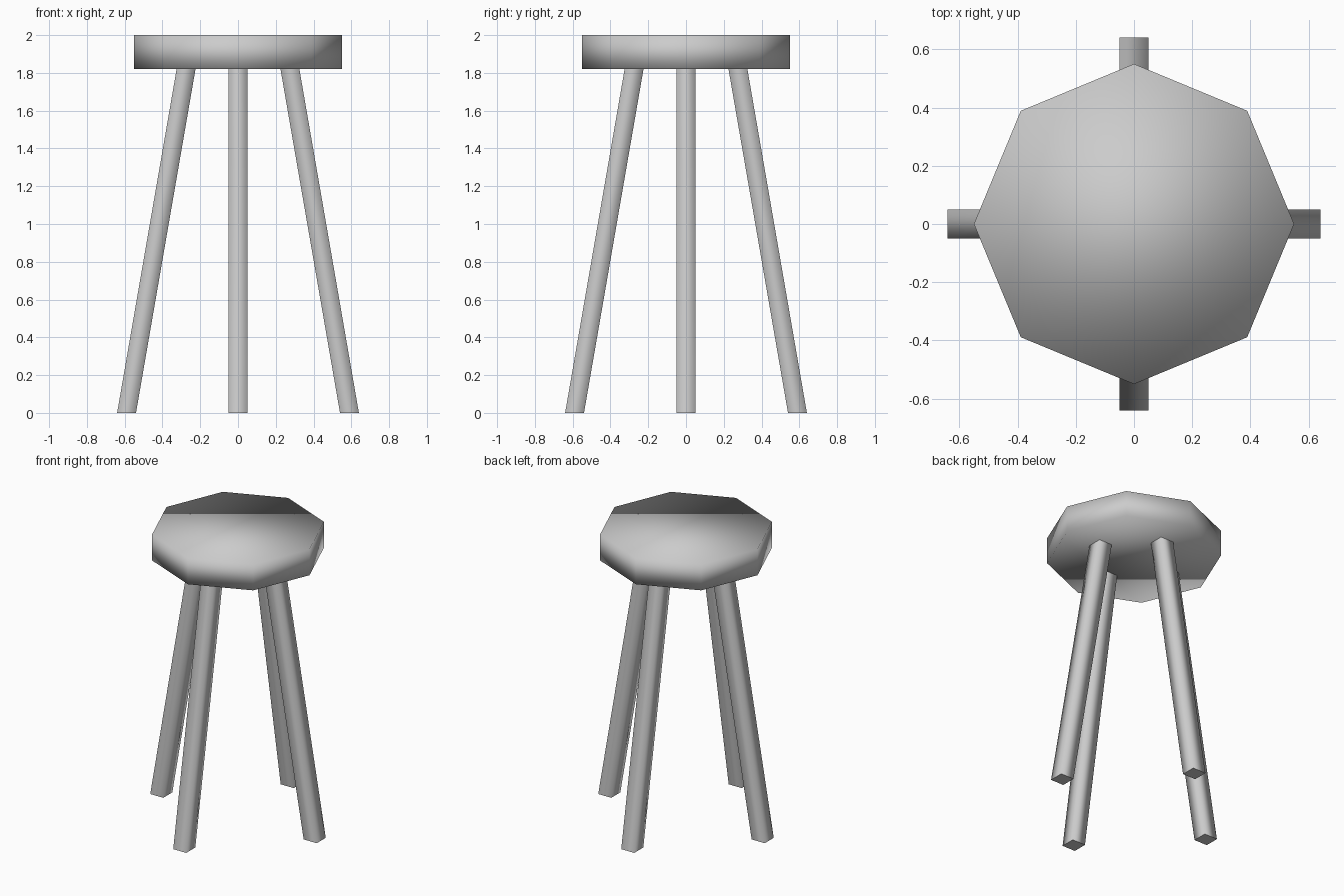
import bpy
import bmesh
import math

cube = bpy.data.objects.get("Cube")
if cube:
    bpy.data.objects.remove(cube, do_unlink=True)

SEAT_RADIUS, SEAT_BOTTOM, HEIGHT = 0.55, 1.82, 2.0
LEG_WIDTH, FOOT_OFFSET, TOP_OFFSET = 0.1, 0.59, 0.275

grey = bpy.data.materials.new("light grey")
grey.use_nodes = True
grey.diffuse_color = (0.6, 0.6, 0.6, 1)
grey.node_tree.nodes["Principled BSDF"].inputs["Base Color"].default_value = (0.6, 0.6, 0.6, 1)


def finish(name, bm):
    bmesh.ops.recalc_face_normals(bm, faces=bm.faces)
    for face in bm.faces:
        face.smooth = True
    mesh = bpy.data.meshes.new(name)
    bm.to_mesh(mesh)
    bm.free()
    mesh.materials.append(grey)
    obj = bpy.data.objects.new(name, mesh)
    bpy.context.collection.objects.link(obj)
    return obj


# Seat: soft-shaded octagonal slab with corners on the axes
bm = bmesh.new()
bmesh.ops.create_cone(bm, cap_ends=True, segments=8, radius1=SEAT_RADIUS,
                      radius2=SEAT_RADIUS, depth=HEIGHT - SEAT_BOTTOM)
bmesh.ops.translate(bm, verts=bm.verts, vec=(0, 0, (HEIGHT + SEAT_BOTTOM) / 2))
finish("seat", bm)

# Legs: sheared square posts, soft-shaded round the sides with crisp ends
for i, side in enumerate(("left", "back", "right", "front")):
    bm = bmesh.new()
    bmesh.ops.create_cube(bm, size=1)
    for v in bm.verts:
        offset = TOP_OFFSET if v.co.z > 0 else FOOT_OFFSET
        v.co.x = v.co.x * LEG_WIDTH + offset
        v.co.y *= LEG_WIDTH
        v.co.z = (v.co.z + 0.5) * SEAT_BOTTOM
    for e in bm.edges:
        a, b = e.verts
        e.smooth = abs(a.co.z - b.co.z) > 0.1
    leg = finish(side + "_leg", bm)
    leg.rotation_euler.z = i * math.pi / 2
